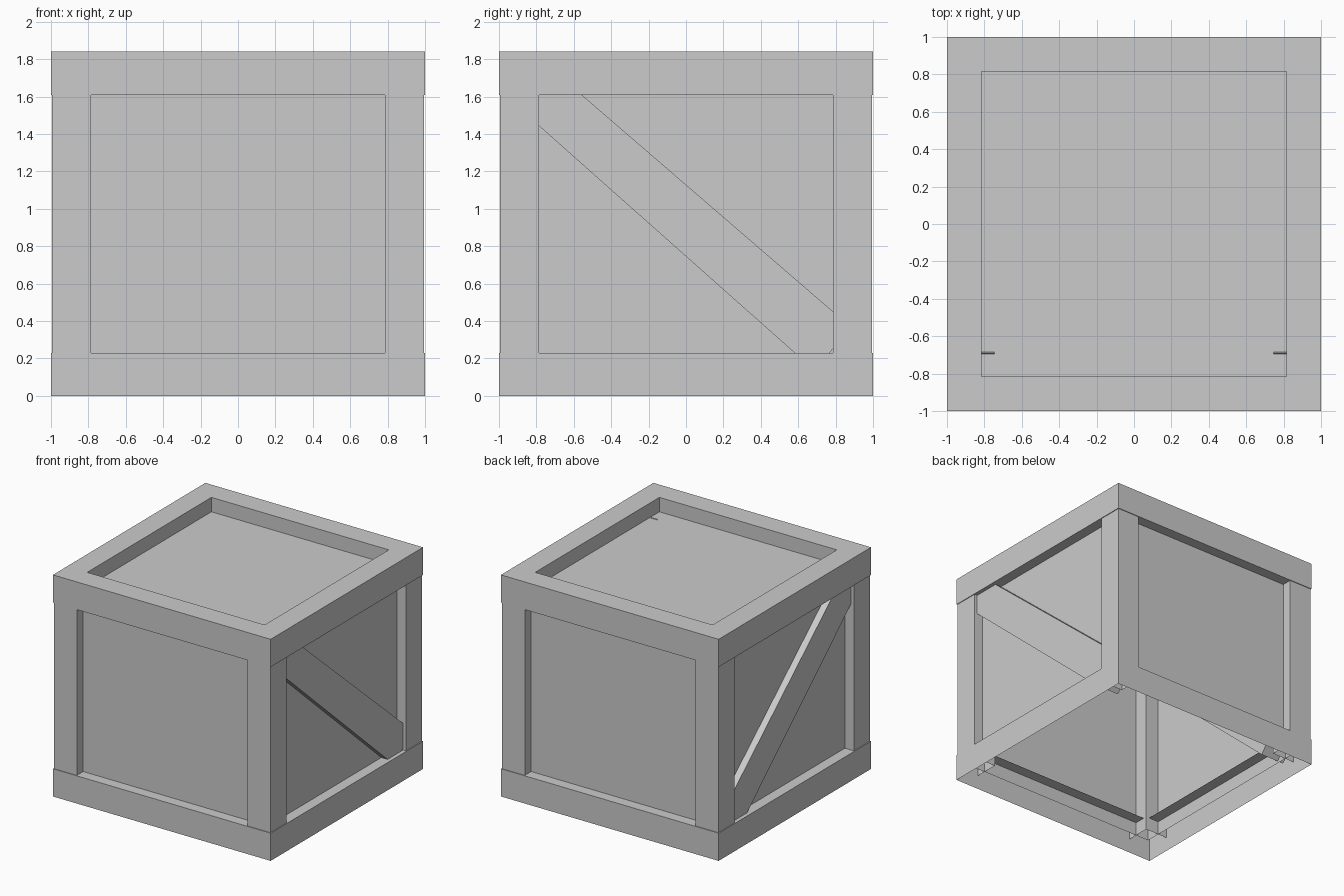
import bpy, bmesh

if "Cube" in bpy.data.objects:
    bpy.data.objects.remove(bpy.data.objects["Cube"])


def finish(name, bm):
    mesh = bpy.data.meshes.new(name)
    bm.to_mesh(mesh)
    bm.free()
    obj = bpy.data.objects.new(name, mesh)
    bpy.context.collection.objects.link(obj)
    return obj


def prism(name, loop, offset, drop=()):
    """Closed prism from a loop of points; drop removes its base or end cap."""
    bm = bmesh.new()
    a = [bm.verts.new(p) for p in loop]
    b = [bm.verts.new([c + d for c, d in zip(p, offset)]) for p in loop]
    caps = {"base": bm.faces.new(a), "end": bm.faces.new(b[::-1])}
    n = len(a)
    for i in range(n):
        j = (i + 1) % n
        bm.faces.new((a[j], a[i], b[i], b[j]))
    bmesh.ops.recalc_face_normals(bm, faces=bm.faces)
    for cap in drop:
        bm.faces.remove(caps[cap])
    return finish(name, bm)


def rect(x0, x1, y0, y1, z):
    return [(x0, y0, z), (x1, y0, z), (x1, y1, z), (x0, y1, z)]


def square_frame(name, profile, closed):
    """Sweep a (half-width, z) profile around the four corners of the crate."""
    bm = bmesh.new()
    rings = [[bm.verts.new((sx * r, sy * r, z))
              for sx, sy in ((-1, -1), (1, -1), (1, 1), (-1, 1))]
             for r, z in profile]
    count = len(rings) if closed else len(rings) - 1
    for k in range(count):
        a, b = rings[k], rings[(k + 1) % len(rings)]
        for i in range(4):
            j = (i + 1) % 4
            bm.faces.new((a[i], a[j], b[j], b[i]))
    return finish(name, bm)


# Recessed panels: one inner box, open underneath
prism("inner_panels", rect(-0.91, 0.91, -0.91, 0.91, 0.115),
      (0, 0, 1.605), drop=("base",))

# Top frame is solid, bottom frame is an open skirt with a ledge
square_frame("top_frame",
             [(1, 1.61), (1, 1.84), (0.815, 1.84), (0.815, 1.61)], True)
square_frame("bottom_frame", [(1, 0), (1, 0.23), (0.815, 0.23)], False)

# Corner posts
for sx in (-1, 1):
    for sy in (-1, 1):
        xs = sorted((sx * 0.785, sx * 0.994))
        ys = sorted((sy * 0.785, sy * 0.994))
        prism("corner_post", rect(*xs, *ys, 0.115),
              (0, 0, 1.59), drop=("base",))

# Diagonal braces on left and right sides
brace = [(-0.69, 1.724), (-0.88, 1.527), (0.69, 0.133), (0.88, 0.37)]
for side, name in ((-1, "left_brace"), (1, "right_brace")):
    prism(name, [(side * 0.745, y, z) for y, z in brace], (side * 0.222, 0, 0))
